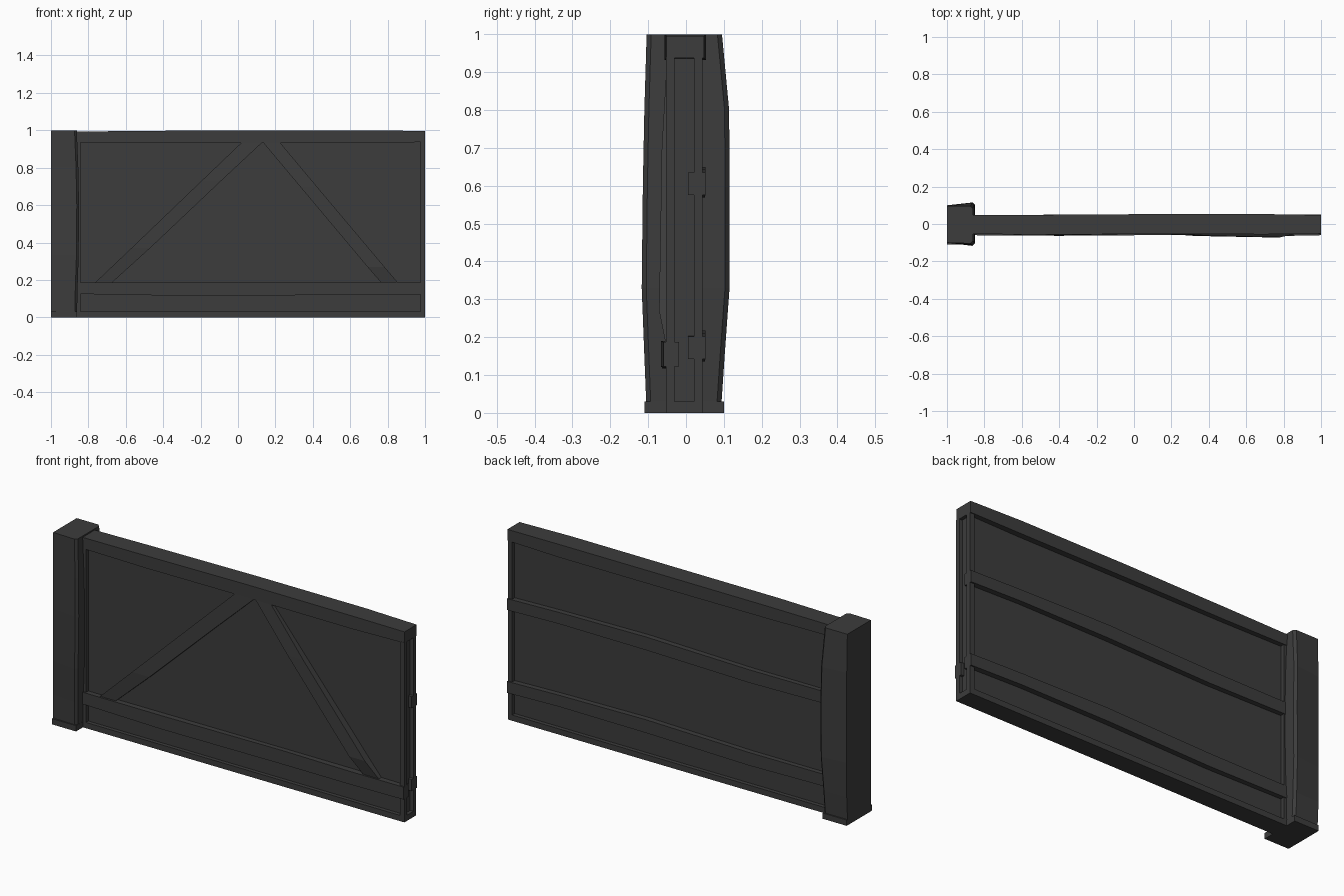
import bpy, bmesh

mat = bpy.data.materials.new("dark_wood")
mat.diffuse_color = (0.045, 0.045, 0.045, 1)


def loft(name, rings):
    """Closed solid through rings of equal point count."""
    bm = bmesh.new()
    vs = [[bm.verts.new(p) for p in r] for r in rings]
    n = len(rings[0])
    for a, b in zip(vs, vs[1:]):
        for i in range(n):
            j = (i + 1) % n
            bm.faces.new((a[i], a[j], b[j], b[i]))
    bm.faces.new(vs[0][::-1])
    bm.faces.new(vs[-1])
    bmesh.ops.recalc_face_normals(bm, faces=bm.faces)
    me = bpy.data.meshes.new(name)
    bm.to_mesh(me)
    bm.free()
    me.materials.append(mat)
    ob = bpy.data.objects.new(name, me)
    bpy.context.collection.objects.link(ob)
    return ob


def beam(name, stations):
    """Hewn horizontal timber; stations are (x, y0, y1, z0, z1)."""
    return loft(name, [[(x, a, c), (x, b, c), (x, b, d), (x, a, d)]
                       for x, a, b, c, d in stations])


def box(name, x0, x1, y0, y1, z0, z1):
    return beam(name, [(x0, y0, y1, z0, z1), (x1, y0, y1, z0, z1)])


def brace(name, stations):
    """Slanted front timber; stations are (x0, x1, z, front y)."""
    return loft(name, [[(a, y, z), (b, y, z), (b, -0.025, z), (a, -0.025, z)]
                       for a, b, z, y in stations])


# End post, swelling on the side that meets the wall
levels = [(0.0, -0.861, -0.104, 0.092), (0.15, -0.858, -0.110, 0.102),
          (0.33, -0.852, -0.117, 0.115), (0.6, -0.850, -0.114, 0.115),
          (0.8, -0.854, -0.110, 0.114), (1.0, -0.862, -0.104, 0.095)]
loft("end_post", [[(-1, -0.10, z), (x - 0.012, f, z), (x, f + 0.012, z),
                   (x, b - 0.012, z), (x - 0.012, b, z), (-1, min(b, 0.1), z)]
                  for z, x, f, b in levels])
box("post_foot", -1.0, -0.86, -0.11, 0.10, 0.0, 0.03)

# Infill wall between the timbers
box("wall_panel", -0.88, 0.982, -0.033, 0.023, 0.012, 0.95)

# Thin frames on both faces
for side, y0, y1 in (("front", -0.053, -0.031), ("back", 0.021, 0.044)):
    box(side + "_frame_end", 0.975, 1.0, y0, y1, 0.0, 0.94)
    box(side + "_frame_post", -0.87, -0.843, y0, y1, 0.0, 0.94)
box("bottom_sill", -0.87, 1.0, -0.053, 0.044, 0.0, 0.03)

# Top beam
beam("top_beam", [(-0.87, -0.053, 0.047, 0.935, 0.993),
                  (-0.5, -0.057, 0.049, 0.932, 0.997),
                  (0.1, -0.053, 0.053, 0.932, 1.0),
                  (0.7, -0.055, 0.053, 0.932, 1.0),
                  (1.0, -0.052, 0.048, 0.937, 0.996)])

# Front rail
beam("front_rail", [(-0.862, -0.060, -0.02, 0.125, 0.187),
                    (-0.4, -0.063, -0.02, 0.117, 0.188),
                    (0.3, -0.058, -0.02, 0.118, 0.190),
                    (0.7, -0.066, -0.018, 0.122, 0.190),
                    (1.0, -0.060, -0.018, 0.122, 0.187)])

# Diagonal braces
brace("left_brace", [(-0.77, -0.68, 0.18, -0.050), (-0.57, -0.47, 0.37, -0.062),
                     (-0.2, -0.095, 0.725, -0.055), (0.025, 0.135, 0.94, -0.048)])
brace("right_brace", [(0.77, 0.86, 0.18, -0.053), (0.692, 0.783, 0.27, -0.071),
                      (0.331, 0.421, 0.70, -0.064), (0.13, 0.22, 0.94, -0.050)])

# Back rails, bowed slightly along their length
for name, z in (("back_middle_rail", 0.575), ("back_lower_rail", 0.142)):
    beam(name, [(-0.862, 0.008, 0.047, z, z + 0.062),
                (-0.4, 0.005, 0.050, z - 0.006, z + 0.062),
                (0.2, 0.005, 0.052, z + 0.006, z + 0.075),
                (0.7, 0.005, 0.051, z + 0.008, z + 0.068),
                (1.0, 0.005, 0.051, z, z + 0.06)])
